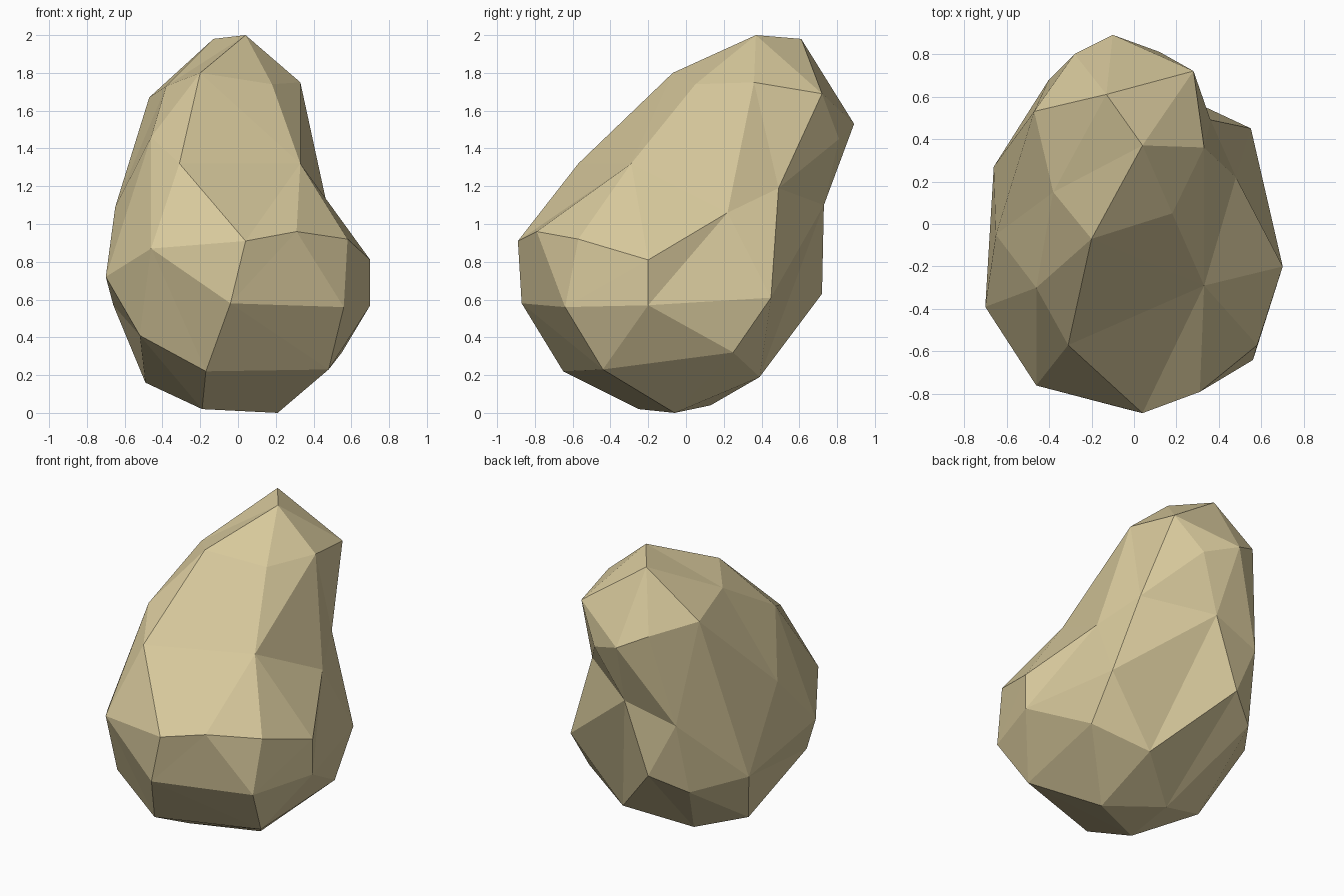
import bpy
import bmesh
from mathutils import Vector

default_cube = bpy.data.objects.get("Cube")
if default_cube:
    bpy.data.objects.remove(default_cube, do_unlink=True)

# Corner points of the stone in hundredths of a unit, grouped by height
underside = [(21, -6, 0), (-19, -25, 2), (-15, 13, 4), (-49, 3, 16), (20, 39, 19)]
lower_belt = [(-17, -65, 22), (48, -44, 23), (55, 25, 32), (-52, -55, 41), (-43, 58, 52)]
belly = [(-4, -87, 58), (56, -64, 56), (70, -20, 57), (55, 45, 61), (-22, 72, 63),
         (-66, 27, 57), (-70, -39, 72)]
upper_belt = [(4, -89, 91), (31, -79, 96), (58, -57, 92), (70, -20, 81), (48, 22, 106),
              (36, 49, 119), (-5, 73, 110), (-40, 68, 100), (-65, -5, 109), (-46, -76, 87)]
shoulder = [(33, -29, 132), (-31, -57, 132), (-46, -30, 146), (12, 81, 145), (-10, 89, 153)]
crown = [(4, 37, 200), (-13, 61, 198), (-20, -7, 180), (18, 5, 174), (33, 36, 175),
         (28, 72, 169), (-28, 80, 162), (-47, 53, 167), (-38, 15, 173)]


def unlean(point):
    """Straighten the leaning stone and project the point onto a unit ball."""
    x, y, z = point
    lift = z - 0.95
    return Vector((x / 0.65, (y + 0.02 - 0.4 * lift) / 0.75, lift)).normalized()


def build_stone(name, groups, material):
    # Wrap the points on a ball first, so that hollows keep their faces
    bm = bmesh.new()
    corners = {}
    for group in groups:
        for point in group:
            place = Vector(point) / 100
            corners[bm.verts.new(unlean(place))] = place
    bmesh.ops.convex_hull(bm, input=list(bm.verts))
    bmesh.ops.recalc_face_normals(bm, faces=list(bm.faces))
    # Move every corner to its place on the stone
    for vert, place in corners.items():
        vert.co = place
    for face in bm.faces:
        face.smooth = False
    mesh = bpy.data.meshes.new(name)
    bm.to_mesh(mesh)
    bm.free()
    mesh.materials.append(material)
    stone = bpy.data.objects.new(name, mesh)
    bpy.context.collection.objects.link(stone)
    return stone


def flat_material(name, colour):
    material = bpy.data.materials.new(name)
    material.use_nodes = True
    material.diffuse_color = colour
    shader = material.node_tree.nodes["Principled BSDF"]
    shader.inputs["Base Color"].default_value = colour
    shader.inputs["Roughness"].default_value = 0.9
    return material


sandstone = flat_material("sandstone", (0.68, 0.58, 0.33, 1))
build_stone("boulder", [underside, lower_belt, belly, upper_belt, shoulder, crown], sandstone)
